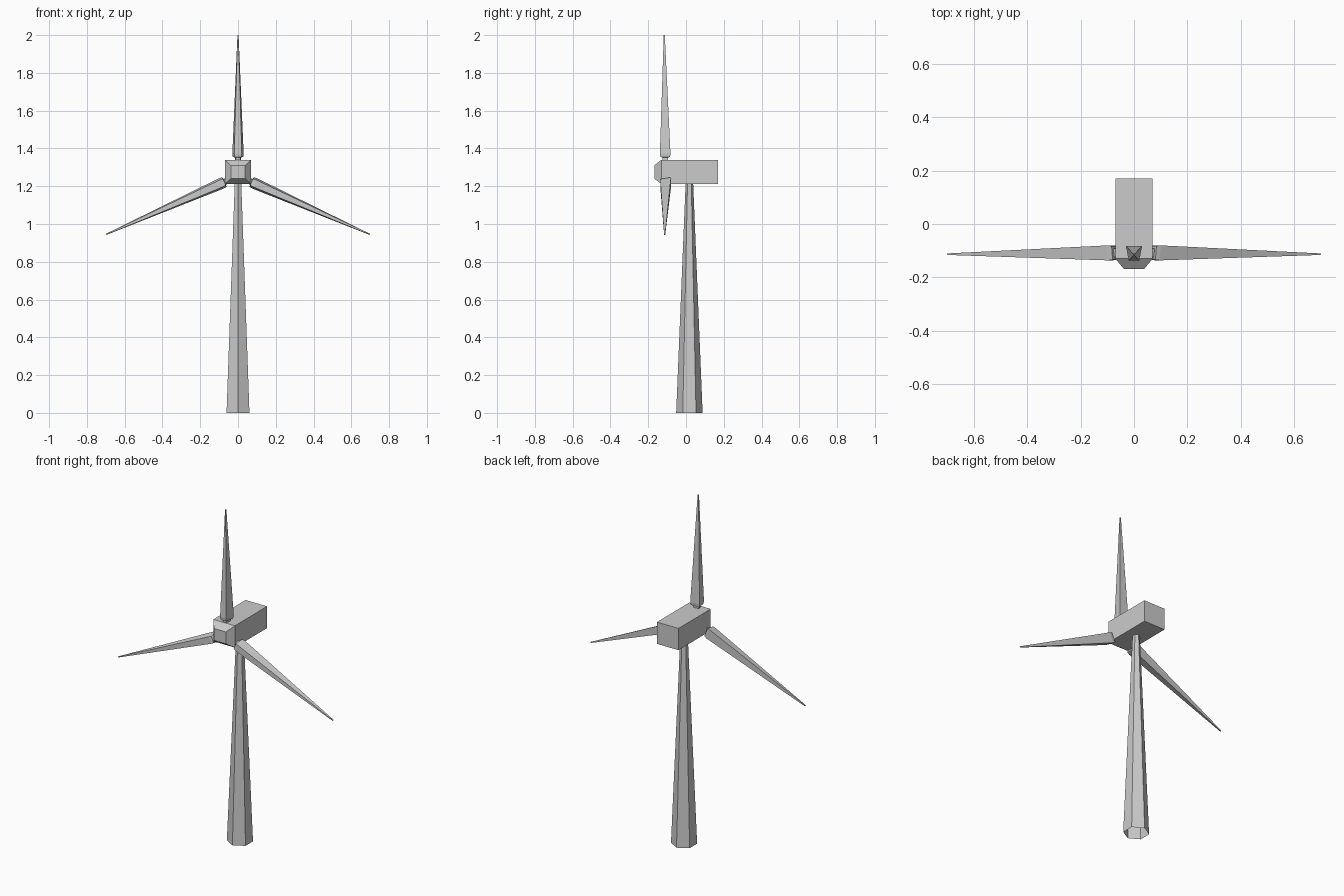
import bpy, bmesh
from mathutils import Vector

if "Cube" in bpy.data.objects:
    bpy.data.objects.remove(bpy.data.objects["Cube"])


def loft(name, rings, cap_start=True, cap_end=True):
    """Skin a list of equal-sized point rings."""
    bm = bmesh.new()
    loops = [[bm.verts.new(p) for p in ring] for ring in rings]
    n = len(loops[0])
    for a, b in zip(loops, loops[1:]):
        for i in range(n):
            j = (i + 1) % n
            bm.faces.new((a[i], a[j], b[j], b[i]))
    if cap_start:
        bm.faces.new(loops[0][::-1])
    if cap_end:
        bm.faces.new(loops[-1])
    bmesh.ops.recalc_face_normals(bm, faces=bm.faces)
    mesh = bpy.data.meshes.new(name)
    bm.to_mesh(mesh)
    bm.free()
    obj = bpy.data.objects.new(name, mesh)
    bpy.context.collection.objects.link(obj)
    return obj


# Tapered six-sided tower, open at both ends, a corner facing front
bpy.ops.mesh.primitive_cone_add(vertices=6, radius1=0.07, radius2=0.02, depth=1.215,
                                end_fill_type='NOTHING', location=(0, 0.018, 0.6075))
bpy.context.object.name = "tower"


# Nacelle box with a tapered nose
def box_ring(y, w, z0, z1):
    return [(-w, y, z0), (w, y, z0), (w, y, z1), (-w, y, z1)]


loft("nacelle", [box_ring(-0.168, 0.038, 1.24, 1.31),
                 box_ring(-0.13, 0.07, 1.212, 1.34),
                 box_ring(0.17, 0.07, 1.212, 1.34)])


# Blades: narrow neck, flared root, long taper; front side narrower than back
def blade(name, root, tip):
    root, tip = Vector(root), Vector(tip)
    d = (tip - root).normalized()
    side = d.cross(Vector((0, 1, 0)))
    length = (tip - root).length

    def ring(t, scale):
        c = root.lerp(tip, t / length)
        section = [(-0.02, -0.028), (0.02, -0.028), (0.03, 0.028), (-0.03, 0.028)]
        return [c + side * (u * scale) + Vector((0, v * scale, 0)) for u, v in section]

    loft(name, [ring(-0.035, 0.55), ring(0, 0.55), ring(0.003, 0.92),
                ring(0.02, 1.0), ring(length, 0.1)])


blade("blade_top", (0, -0.11, 1.352), (0, -0.115, 2.0))
for label, s in (("left", -1), ("right", 1)):
    blade("blade_" + label, (s * 0.07, -0.108, 1.223), (s * 0.698, -0.113, 0.945))
